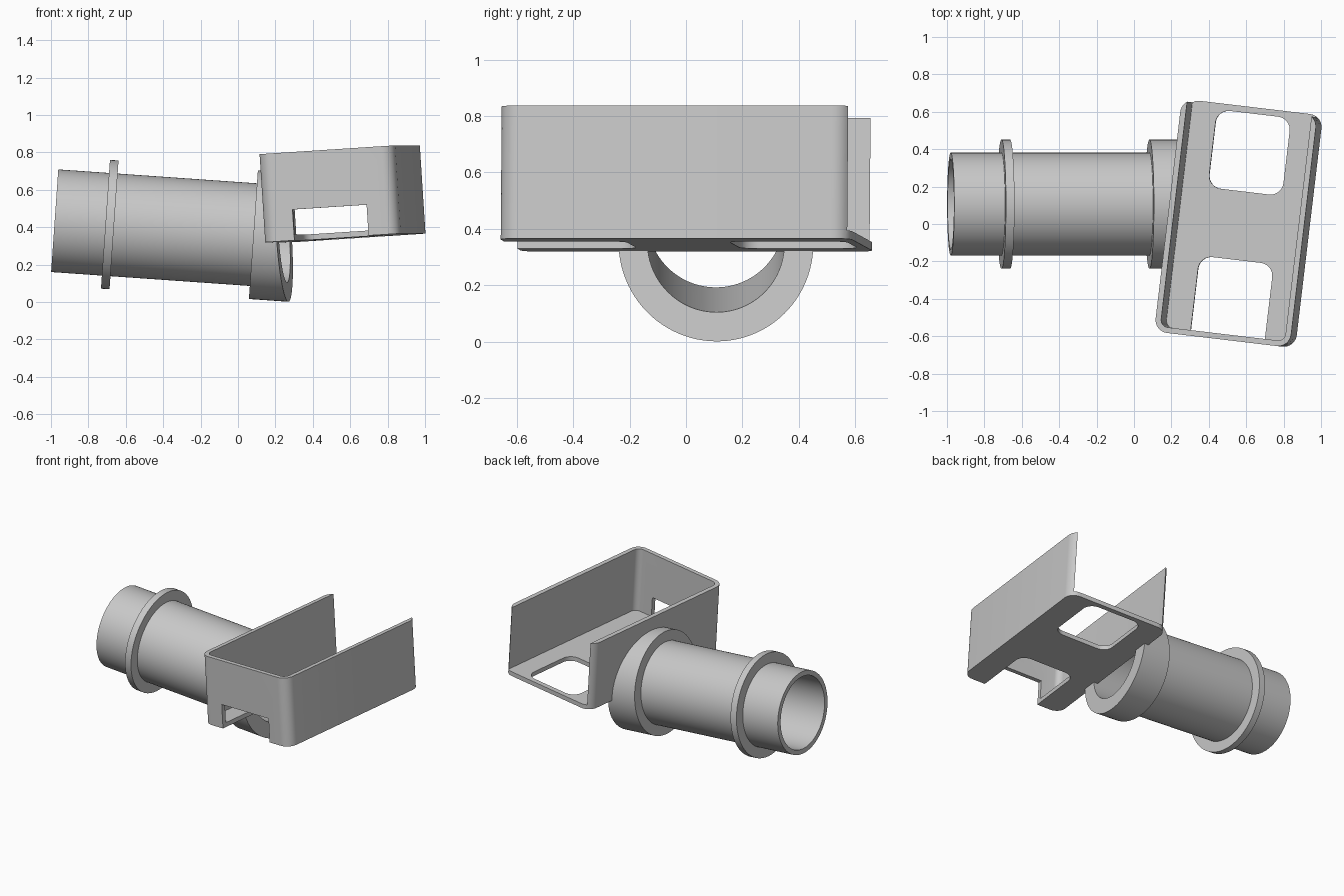
import bpy, bmesh
from math import radians, sin, cos, pi
from mathutils import Matrix, Vector

cube = bpy.data.objects.get("Cube")
if cube:
    bpy.data.objects.remove(cube, do_unlink=True)

grey = bpy.data.materials.new("light_grey")
grey.use_nodes = True
grey.diffuse_color = (0.58, 0.58, 0.58, 1)
grey.node_tree.nodes["Principled BSDF"].inputs["Base Color"].default_value = (0.58, 0.58, 0.58, 1)

WIDTH, LENGTH, HEIGHT, WALL = 0.731, 1.253, 0.472, 0.03
tray_frame = (Matrix.Translation((0.574, 0.001, 0.343))
              @ Matrix.Rotation(radians(-6.8), 4, 'Z')
              @ Matrix.Rotation(radians(-3.7), 4, 'Y'))


def make_object(name, bm, matrix):
    bm.transform(matrix)
    bmesh.ops.recalc_face_normals(bm, faces=bm.faces)
    mesh = bpy.data.meshes.new(name)
    bm.to_mesh(mesh)
    bm.free()
    mesh.materials.append(grey)
    obj = bpy.data.objects.new(name, mesh)
    bpy.context.collection.objects.link(obj)
    return obj


def rounded_prism(name, x, y0, y1, z0, z1, radius, steps=8):
    """Upright prism with rounded corners, in the tray's frame."""
    bm = bmesh.new()
    corners = [(x, y1), (-x, y1), (-x, y0), (x, y0)]
    verts = []
    for i, (cx, cy) in enumerate(corners):
        px = cx - radius if cx > 0 else cx + radius
        py = cy - radius if cy == y1 else cy + radius
        for s in range(steps + 1):
            a = pi / 2 * (i + s / steps)
            verts.append(bm.verts.new((px + radius * cos(a), py + radius * sin(a), z0)))
    face = bm.faces.new(verts)
    top = bmesh.ops.extrude_face_region(bm, geom=[face])["geom"]
    bmesh.ops.translate(bm, vec=(0, 0, z1 - z0),
                        verts=[v for v in top if isinstance(v, bmesh.types.BMVert)])
    return make_object(name, bm, tray_frame)


def activate(obj):
    bpy.ops.object.select_all(action='DESELECT')
    obj.select_set(True)
    bpy.context.view_layer.objects.active = obj


def smooth(obj):
    activate(obj)
    bpy.ops.object.shade_smooth_by_angle(angle=radians(30))


# Tray: rounded block, hollowed out through the top and the back
half = LENGTH / 2
tray = rounded_prism("tray", WIDTH / 2, -half, half, 0, HEIGHT, 0.07)
cutters = [
    rounded_prism("hollow_cutter", WIDTH / 2 - WALL, -half + WALL, half + 0.3, WALL, 0.8, 0.04),
    rounded_prism("back_window_cutter", 0.2, 0.173, 0.592, -0.1, 0.1, 0.07),
    rounded_prism("front_notch_cutter", 0.2, -half - 0.3, -0.195, -0.1, 0.165, 0.07),
]
activate(tray)
for cutter in cutters:
    cutter.hide_render = True
    mod = tray.modifiers.new(cutter.name, 'BOOLEAN')
    mod.operation, mod.solver, mod.object = 'DIFFERENCE', 'EXACT', cutter
    bpy.ops.object.modifier_apply(modifier=mod.name)
for cutter in cutters:
    bpy.data.objects.remove(cutter, do_unlink=True)
smooth(tray)

# Pipe: lathed profile (distance along axis, radius) with two collars
BORE, PIPE, COLLAR, END = 0.2425, 0.275, 0.345, 1.25
profile = [(0, BORE), (0, PIPE), (0.272, PIPE), (0.272, COLLAR), (0.318, COLLAR),
           (0.318, PIPE), (1.065, PIPE), (1.065, COLLAR), (END, COLLAR), (END, BORE)]
start = Vector((-0.98, 0.106, 0.435))
axis = Vector((cos(radians(4)), 0, -sin(radians(4))))
up = Vector((sin(radians(4)), 0, cos(radians(4))))
side = Vector((0, 1, 0))

# The pipe's last rim slides along the axis onto the tray's inner wall plane
plane_point = tray_frame @ Vector((-WIDTH / 2 + WALL - 0.001, 0, 0))
plane_normal = tray_frame.to_3x3() @ Vector((1, 0, 0))

SIDES = 96
bm = bmesh.new()
rings = []
for t, r in profile:
    ring = []
    for i in range(SIDES):
        a = 2 * pi * i / SIDES
        p = start + axis * t + (side * cos(a) + up * sin(a)) * r
        if t == END:
            p += axis * ((plane_point - p).dot(plane_normal) / axis.dot(plane_normal))
        ring.append(bm.verts.new(p))
    rings.append(ring)
for k, ring in enumerate(rings):
    following = rings[(k + 1) % len(rings)]
    for i in range(SIDES):
        j = (i + 1) % SIDES
        bm.faces.new((ring[i], ring[j], following[j], following[i]))
smooth(make_object("collared_pipe", bm, Matrix.Identity(4)))
